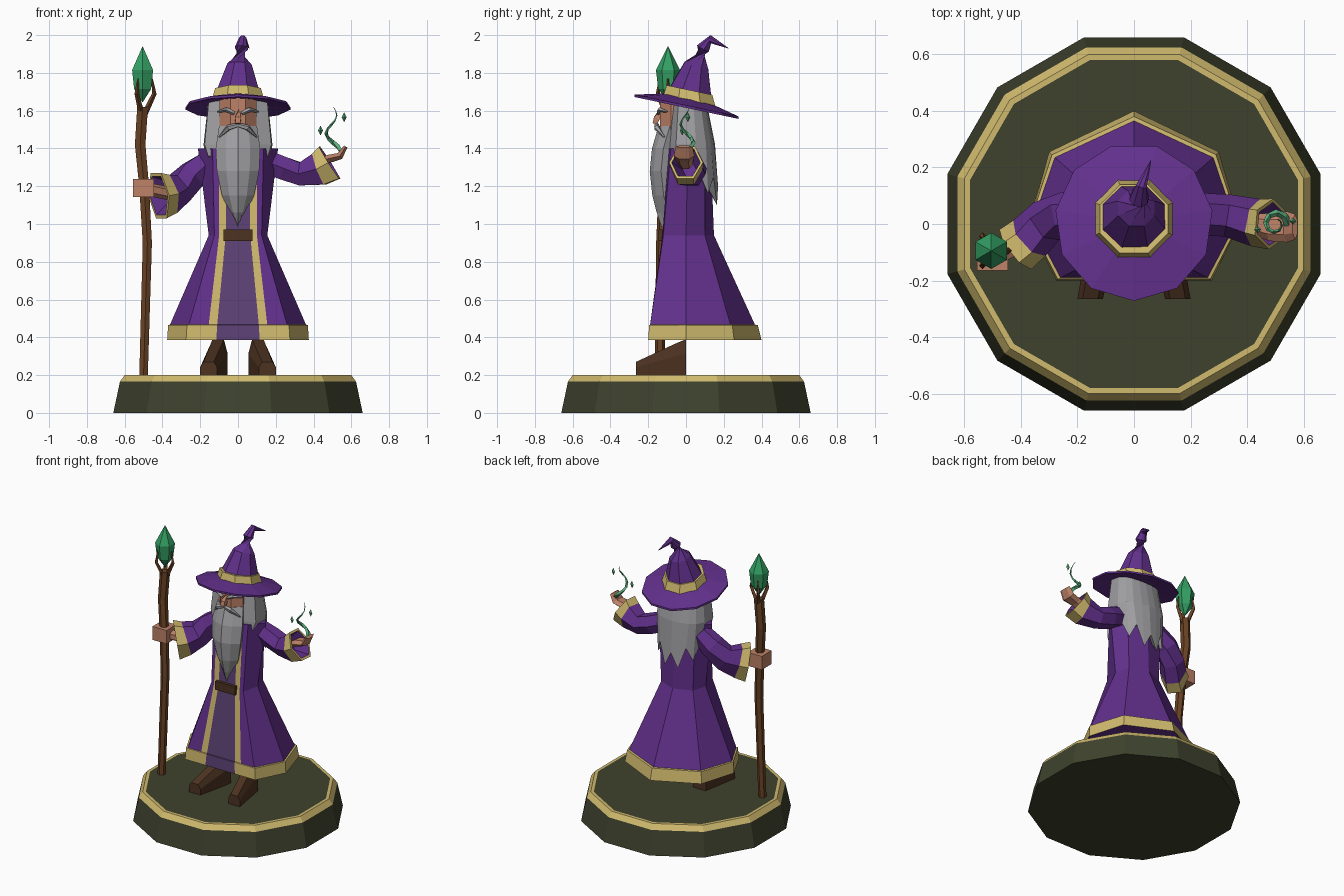
import bpy, bmesh, math
from mathutils import Vector

cube = bpy.data.objects.get("Cube")
if cube:
    bpy.data.objects.remove(cube, do_unlink=True)


def material(name, red, green, blue):
    linear = [((c / 255 + .055) / 1.055) ** 2.4 for c in (red, green, blue)] + [1]
    mat = bpy.data.materials.new(name)
    mat.use_nodes = True
    mat.diffuse_color = linear
    for node in mat.node_tree.nodes:
        if node.type == 'BSDF_PRINCIPLED':
            node.inputs["Base Color"].default_value = linear
    return mat


purple = material("robe purple", 98, 48, 140)
plum = material("inner robe plum", 92, 65, 116)
gold = material("gold trim", 208, 186, 110)
olive = material("base olive", 62, 66, 45)
leather = material("dark leather", 76, 50, 32)
wood = material("staff wood", 106, 66, 36)
skin = material("skin", 190, 130, 104)
grey = material("hair grey", 160, 160, 163)
crystal_green = material("crystal green", 52, 160, 100)
magic_green = material("magic green", 95, 180, 130)


def loft(name, rings, mats, rule=lambda level, seg: 0):
    """Skin a stack of equal-length rings, close both ends, colour by rule."""
    bm = bmesh.new()
    rows = [[bm.verts.new(p) for p in ring] for ring in rings]
    count = len(rows[0])
    for level, (low, high) in enumerate(zip(rows, rows[1:])):
        for seg in range(count):
            nxt = (seg + 1) % count
            face = bm.faces.new((low[seg], low[nxt], high[nxt], high[seg]))
            face.material_index = rule(level, seg)
    for end in (rows[0], rows[-1]):
        bm.faces.new(end)
    bmesh.ops.remove_doubles(bm, verts=bm.verts, dist=.0002)
    bmesh.ops.recalc_face_normals(bm, faces=bm.faces)
    mesh = bpy.data.meshes.new(name)
    bm.to_mesh(mesh)
    bm.free()
    for mat in mats:
        mesh.materials.append(mat)
    obj = bpy.data.objects.new(name, mesh)
    bpy.context.collection.objects.link(obj)
    return obj


def tube_rings(path, sides, phase=0):
    """Rings square to a path of (x, y, z, half width, optional half height)."""
    points = [Vector(row[:3]) for row in path]
    rings = []
    for i, row in enumerate(path):
        along = (points[min(i + 1, len(points) - 1)] - points[max(i - 1, 0)]).normalized()
        ref = Vector((0, 0, 1)) if abs(along.z) < .9 else Vector((0, 1, 0))
        side = along.cross(ref).normalized()
        up = side.cross(along)
        angles = [math.tau * (k + phase) / sides for k in range(sides)]
        rings.append([points[i] + side * row[3] * math.sin(a) + up * row[-1] * math.cos(a)
                      for a in angles])
    return rings


def tube(name, path, sides, mat, phase=0):
    return loft(name, tube_rings(path, sides, phase), [mat])


def box(name, center, size, mat):
    x, y, z = center
    w, d, h = (s / 2 for s in size)
    corners = [(-w, -d), (w, -d), (w, d), (-w, d)]
    return loft(name, [[(x + a, y + b, z + s) for a, b in corners] for s in (-h, h)], [mat])


def disc(sides, radius, z, y=0, phase=0, tilt=0):
    """Flat ring whose first vertex faces the front, sheared down to the back."""
    turn = [math.tau * (k + phase) / sides for k in range(sides)]
    return [(radius * math.sin(a), y - radius * math.cos(a),
             z - tilt * (y - radius * math.cos(a))) for a in turn]


def both(half):
    """Complete a half ring, listed front to back, across x = 0."""
    return half + [(-x, *rest) for x, *rest in reversed(half) if x]


# Plinth with a gold rim
loft("plinth", [disc(12, r / math.cos(math.pi / 12), z, phase=.5)
                for r, z in ((.66, 0), (.625, .165), (.6, .2), (.58, .2))],
     [olive, gold], lambda level, seg: int(level > 0))

# Robe: front panel, gold strips, hem, waist and shoulders
robe_rows = [
    (.385, [(.115, -.2), (.165, -.2), (.275, -.2), (.375, 0), (.3, .255), (0, .4)]),
    (.465, [(.11, -.195), (.155, -.195), (.27, -.195), (.37, 0), (.29, .245), (0, .38)]),
    (.467, [(.11, -.19), (.155, -.19), (.26, -.19), (.36, 0), (.28, .235), (0, .365)]),
    (.94, [(.065, -.125), (.1, -.125), (.125, -.12), (.155, 0), (.125, .1), (0, .148)]),
    (1.4, [(.06, -.09), (.1, -.09), (.135, -.08), (.212, .01), (.14, .1), (0, .13)]),
]
strips, panel = (0, 9), 10


def robe_colour(level, seg):
    if seg == panel:
        return 2
    return int(level < 2 or seg in strips)


loft("robe", [[(x, y, z) for x, y in both(half)] for z, half in robe_rows],
     [purple, gold, plum], robe_colour)
box("belt_buckle", (0, -.13, .94), (.155, .03, .06), leather)

# Boots, splayed outward
for name, sign in (("left_boot", 1), ("right_boot", -1)):
    rings = []
    for y, x, w, h in ((0, .105, .05, .19), (-.06, .115, .05, .165), (-.265, .155, .045, .07)):
        section = [(-w, 0), (-w, h * .6), (-w * .6, h), (w * .6, h), (w, h * .6), (w, 0)]
        rings.append([(sign * (x + a), y, .2 + b) for a, b in section])
    loft(name, rings, [leather])


# Sleeves: the last stretch is a gold cuff with a hollow mouth
def sleeve(name, path):
    rings = tube_rings(path, 6, .5)
    mouth, inside = Vector(path[-1][:3]), Vector(path[-3][:3])
    rim = rings[-1]
    rings += [[p.lerp(mouth, .15) for p in rim], [p.lerp(inside, .6) for p in rim]]
    cuff = len(path) - 2
    loft(name, rings, [purple, gold], lambda level, seg: int(cuff <= level <= cuff + 1))


sleeve("right_sleeve", [(-.15, .04, 1.33, .06, .07), (-.24, .04, 1.26, .075, .085),
                        (-.31, .01, 1.19, .08, .09), (-.37, -.05, 1.16, .085, .12),
                        (-.42, -.09, 1.15, .09, .14)])
sleeve("left_sleeve", [(.15, .03, 1.33, .06, .07), (.24, .035, 1.295, .075, .07),
                       (.33, .03, 1.265, .075, .07), (.43, .005, 1.29, .085, .1),
                       (.485, 0, 1.325, .09, .115)])

# Hands
tube("right_wrist", [(-.36, -.05, 1.16, .035), (-.48, -.11, 1.185, .035)], 6, skin)
box("right_hand", (-.5, -.11, 1.19), (.11, .11, .095), skin)
tube("left_hand", [(.42, 0, 1.31, .035, .025), (.48, -.01, 1.345, .05, .025),
                   (.54, -.01, 1.36, .055, .022), (.57, -.01, 1.41, .045, .012)], 6, skin, .5)

# Head, nose, brows and moustache
loft("head", [disc(8, r, z, -.04, .5) for r, z in ((.085, 1.42), (.105, 1.5), (.105, 1.67))],
     [skin])
tube("nose", [(0, -.13, 1.61, .012), (0, -.155, 1.56, .022), (0, -.165, 1.53, .018)], 4, skin, .5)
for side, sign in (("left", 1), ("right", -1)):
    tube(side + "_brow", [(sign * .02, -.145, 1.585, .01), (sign * .06, -.14, 1.605, .013),
                          (sign * .11, -.1, 1.595, .004)], 4, grey)
    tube(side + "_moustache", [(0, -.155, 1.525, .012), (sign * .05, -.155, 1.51, .016),
                               (sign * .1, -.115, 1.46, .004)], 5, grey)

# Beard tapering to a point
loft("beard", [[(x, y, z) for x, y in both([(0, front), (w * .55, front + .02),
                                            (w, front + .06), (w * .8, -.07)])]
               for z, w, front in ((1.52, .1, -.145), (1.4, .118, -.18), (1.28, .112, -.192),
                                   (1.15, .085, -.178), (1.06, .045, -.155), (.985, .002, -.13))],
     [grey])

# Hair with ragged tips down the back
locks = both([(.09, -.08, 1.36), (.155, -.05, 1.36), (.16, .05, 1.3), (.135, .1, 1.16),
              (.1, .125, 1.25), (.05, .14, 1.1), (0, .145, 1.2)])
loft("hair", [[(x, y * .8, 1.64 - y * .21) for x, y, z in locks],
              [(x * 1.14, y * 1.06, 1.42) for x, y, z in locks],
              [(x * 1.02, y * 1.17, z) for x, y, z in locks],
              [(x * .5, y * .5, 1.28) for x, y, z in locks]], [grey])

# Hat: tilted brim, gold band and bent cone
slope = .21
loft("hat_brim", [disc(11, r, z, .008, 0, slope)
                  for r, z in ((.13, 1.64), (.28, 1.615), (.28, 1.628), (.13, 1.665))], [purple])
loft("hat_band", [disc(8, r, z, .018, .5, slope) for r, z in ((.149, 1.655), (.131, 1.713))],
     [gold])
tube("hat_cone", [(0, .02, 1.68, .128), (.008, .055, 1.84, .07), (.018, .09, 1.93, .036),
                  (.025, .13, 1.978, .022), (.06, .225, 1.93, .001)], 8, purple, .5)

# Staff with three prongs gripping a crystal
tube("staff", [(-.5, -.14, .2, .026), (-.48, -.13, .9, .028), (-.497, -.115, 1.2, .03),
               (-.518, -.1, 1.42, .032), (-.505, -.095, 1.62, .033)], 6, wood)
for k in range(3):
    turn = math.tau * k / 3
    path = [(-.505 + r * math.cos(turn), -.095 + r * math.sin(turn), z, thick)
            for r, z, thick in ((.01, 1.58, .016), (.062, 1.69, .012), (.05, 1.77, .004))]
    tube(f"staff_prong_{k + 1}", path, 4, wood)
tube("crystal", [(-.505, -.095, z, r) for z, r in
                 ((1.645, .001), (1.715, .052), (1.815, .064), (1.94, .001))], 6, crystal_green)

# Rising wisp of magic and its sparks
wisp = []
for step in range(11):
    t = step / 10
    turn, reach = t * 2.4 * math.pi, .045 * (1 - t * .6)
    wisp.append((.5 + reach * math.cos(turn), reach * math.sin(turn), 1.385 + t * .235,
                 .014 * (1 - t) + .001))
tube("magic_wisp", wisp, 4, magic_green)
for name, x, y, z in (("low_spark", .437, -.02, 1.495), ("high_spark", .562, .01, 1.565)):
    tube(name, [(x, y, z + h, r) for h, r in ((-.025, .001), (0, .013), (.025, .001))],
         4, magic_green)
